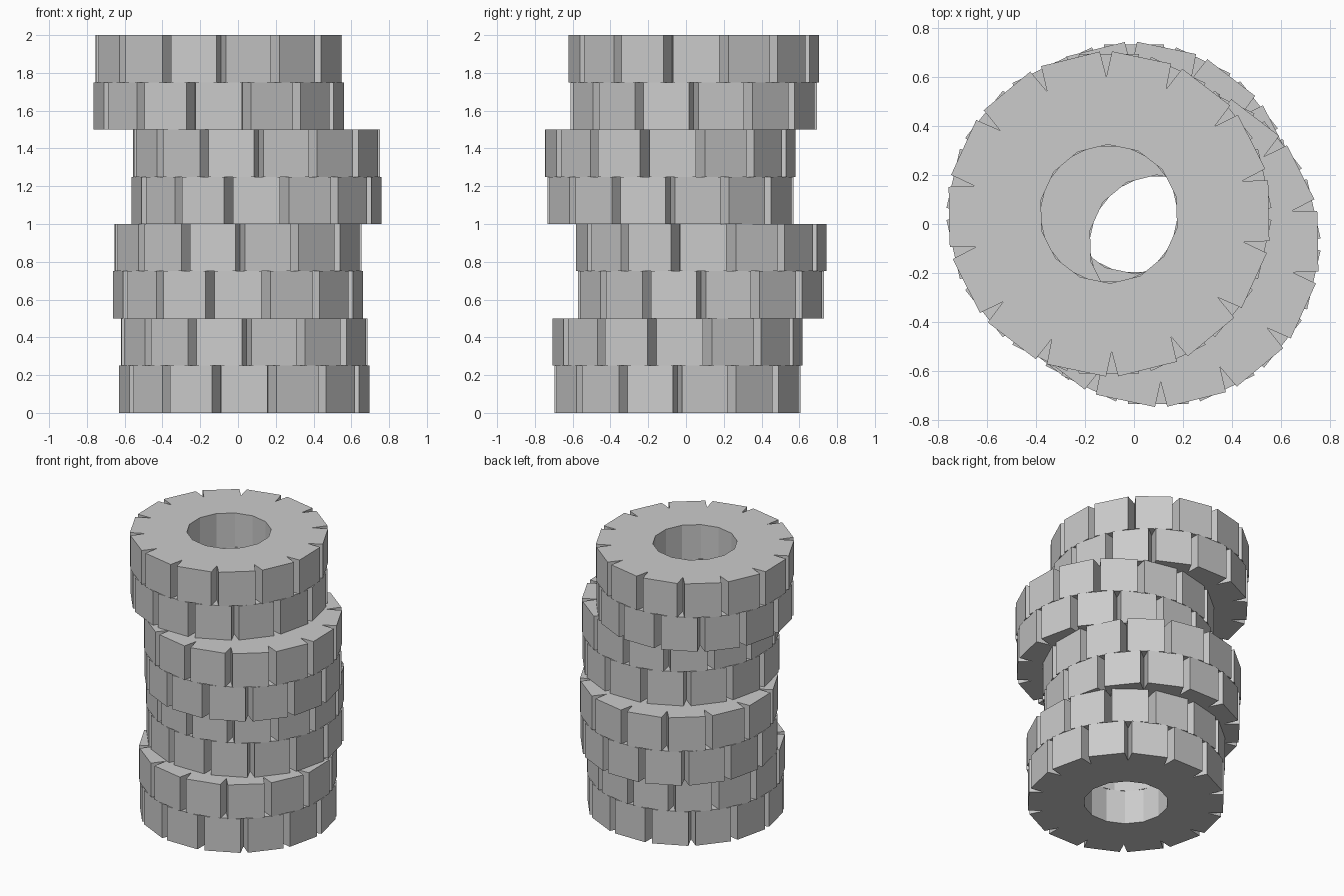
import bpy, bmesh, math

if "Cube" in bpy.data.objects:
    bpy.data.objects.remove(bpy.data.objects["Cube"])

N = 14                                   # tread blocks per row
R_OUT, R_TIP, R_HOLE = 0.663, 0.56, 0.283
PITCH = math.tau / N
HALF_GAP = math.radians(2.15)            # half width of a tread notch
ROW_H = 0.25


def add_row(bm, z0, z1, phase):
    """One closed ring of flat tread blocks separated by V notches."""
    def ring(r, offset):
        return [[bm.verts.new((r * math.cos(phase + i * PITCH + offset),
                               r * math.sin(phase + i * PITCH + offset), z))
                 for i in range(N)] for z in (z0, z1)]

    hole = ring(R_HOLE, 0)
    tip = ring(R_TIP, 0)
    start = ring(R_OUT, HALF_GAP)
    end = ring(R_OUT, PITCH - HALF_GAP)
    for i in range(N):
        j = (i + 1) % N
        low, high = [[hole[k][i], tip[k][i], start[k][i],
                      end[k][i], tip[k][j], hole[k][j]] for k in (0, 1)]
        bm.faces.new(high)
        bm.faces.new(low[::-1])
        # notch sides, tread face and hole wall
        for a, b in ((1, 2), (2, 3), (3, 4), (5, 0)):
            bm.faces.new((low[a], low[b], high[b], high[a]))


def make_tyre(name, x, y, z):
    bm = bmesh.new()
    add_row(bm, 0, ROW_H, math.radians(90) + PITCH / 2)
    add_row(bm, ROW_H, 2 * ROW_H, math.radians(91.1))
    bmesh.ops.recalc_face_normals(bm, faces=bm.faces)
    mesh = bpy.data.meshes.new(name)
    bm.to_mesh(mesh)
    bm.free()
    ob = bpy.data.objects.new(name, mesh)
    ob.location = (x, y, z)
    bpy.context.collection.objects.link(ob)


# Uneven stack of four tyres, bottom to top
for n, (x, y) in enumerate([(0.033, -0.045), (0.0, 0.08),
                            (0.098, -0.083), (-0.102, 0.041)]):
    make_tyre(f"tyre_{n + 1}", x, y, n * 2 * ROW_H)
